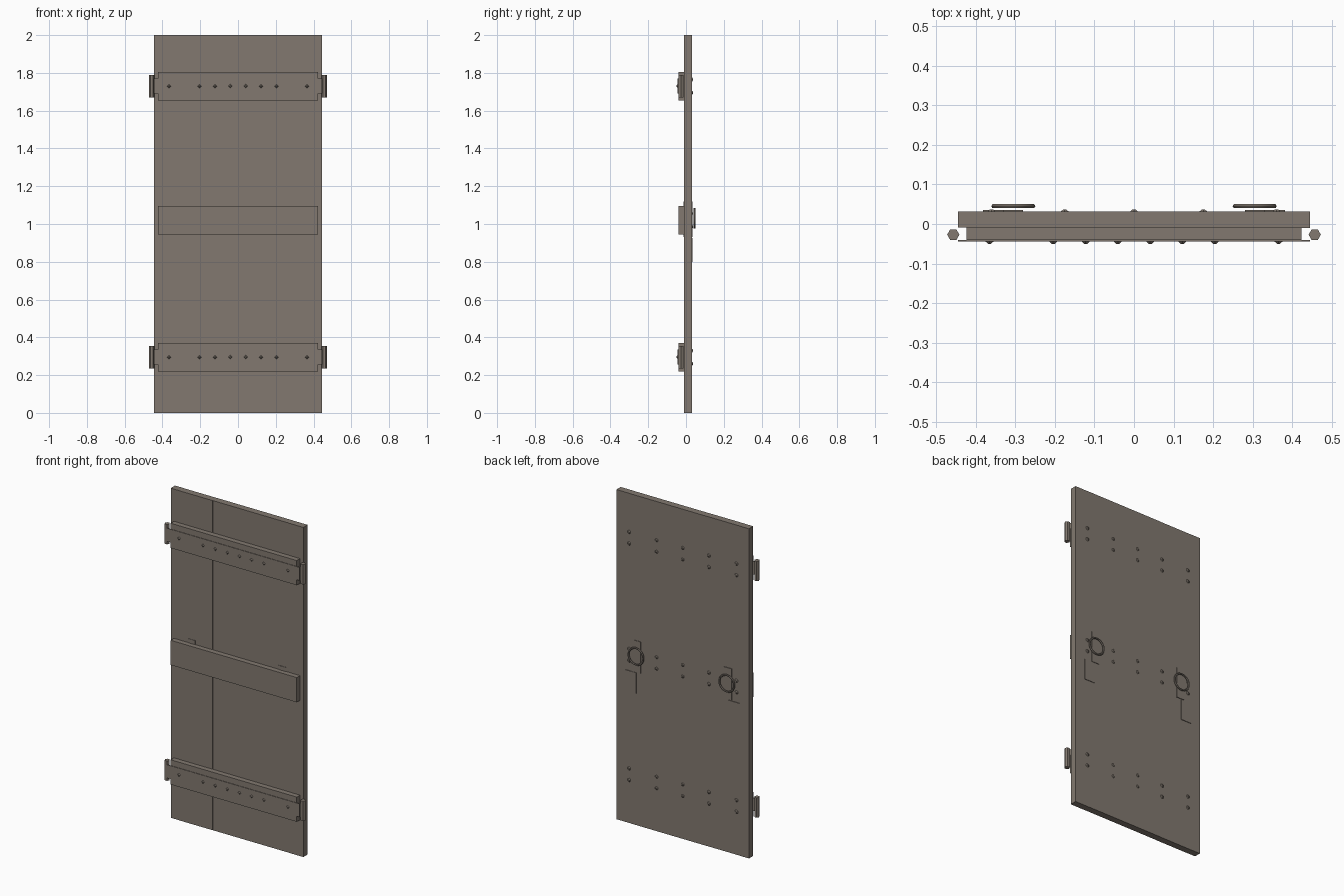
import bpy, bmesh, math
from mathutils import Matrix, Vector

if "Cube" in bpy.data.objects:
    bpy.data.objects.remove(bpy.data.objects["Cube"])

mat = bpy.data.materials.new("weathered brown")
mat.diffuse_color = (0.223, 0.191, 0.162, 1)
mat.use_nodes = True
mat.node_tree.nodes["Principled BSDF"].inputs["Base Color"].default_value = mat.diffuse_color


def finish(name, bm):
    bmesh.ops.recalc_face_normals(bm, faces=bm.faces)
    me = bpy.data.meshes.new(name)
    bm.to_mesh(me)
    bm.free()
    me.materials.append(mat)
    ob = bpy.data.objects.new(name, me)
    bpy.context.collection.objects.link(ob)
    return ob


def box(name, x, y, z):
    bm = bmesh.new()
    size = [b - a for a, b in (x, y, z)]
    mid = [(a + b) / 2 for a, b in (x, y, z)]
    bmesh.ops.create_cube(bm, size=1, matrix=Matrix.Translation(mid) @ Matrix.Diagonal((*size, 1)))
    return finish(name, bm)


def nails(name, points, y, depth, radius, sides):
    """Shallow pointed nail heads; depth is signed along y."""
    bm = bmesh.new()
    turn = Matrix.Rotation(math.radians(90 if depth < 0 else -90), 4, 'X')
    for x, z in points:
        bmesh.ops.create_cone(bm, cap_ends=True, segments=sides, radius1=radius,
                              radius2=radius * 0.35, depth=abs(depth),
                              matrix=Matrix.Translation((x, y + depth / 2, z)) @ turn)
    return finish(name, bm)


# Vertical planks with hairline differences in depth
edges = [-0.445, -0.387, -0.163, 0.35, 0.445]
for i in range(4):
    d = 0.0008 * (i % 2)
    box(f"plank_{i + 1}", (edges[i], edges[i + 1]), (-0.009 - d, 0.032 - d), (0, 2))

# Horizontal battens, with nail heads on the back
levels = {"lower": 0.295, "middle": 1.02, "upper": 1.73}
for level, z in levels.items():
    box(level + "_batten", (-0.423, 0.423), (-0.041, -0.008), (z - 0.075, z + 0.075))
    pts = [(x, z + dz) for x in (-0.36, -0.175, 0, 0.175, 0.36) for dz in (-0.035, 0.035)]
    nails(level + "_back_nails", pts, 0.031, 0.006, 0.012, 6)

# Iron straps, front nails and hinge barrels
for level in ("lower", "upper"):
    z = levels[level]
    box(level + "_strap", (-0.445, 0.445), (-0.044, -0.040), (z - 0.04, z + 0.04))
    xs = (-0.365, -0.204, -0.122, -0.041, 0.041, 0.122, 0.204, 0.365)
    nails(level + "_strap_nails", [(x, z) for x in xs], -0.0435, -0.0065, 0.011, 4)
    for side in (-1, 1):
        bm = bmesh.new()
        bmesh.ops.create_cone(bm, cap_ends=True, segments=6, radius1=0.0155, radius2=0.0155,
                              depth=0.12, matrix=Matrix.Translation((side * 0.4565, -0.027, z))
                              @ Matrix.Rotation(math.radians(30), 4, 'Z'))
        # point the hexagon corners sideways
        if abs(max(v.co.x for v in bm.verts) - side * 0.4565) < 0.0150:
            bmesh.ops.rotate(bm, verts=bm.verts, cent=Vector((side * 0.4565, -0.027, z)),
                             matrix=Matrix.Rotation(math.radians(30), 3, 'Z'))
        finish(level + ("_left" if side < 0 else "_right") + "_hinge_barrel", bm)

# Pull rings and their plates
for side, label in ((-1, "left"), (1, "right")):
    box(label + "_ring_plate", sorted((side * 0.28, side * 0.33)), (-0.012, 0.035), (0.93, 1.12))
    # the lower plates sit on the outer side of each ring
    box(label + "_lower_plate", sorted((side * 0.31, side * 0.382)), (0.030, 0.035), (0.80, 0.925))
    bpy.ops.mesh.primitive_torus_add(major_segments=20, minor_segments=6, major_radius=0.05,
                                     minor_radius=0.0057, location=(side * 0.305, 0.045, 1.03),
                                     rotation=(math.radians(90), 0, 0))
    ring = bpy.context.object
    ring.name = label + "_pull_ring"
    ring.data.materials.append(mat)
    bpy.ops.object.shade_smooth_by_angle(angle=math.radians(35))
